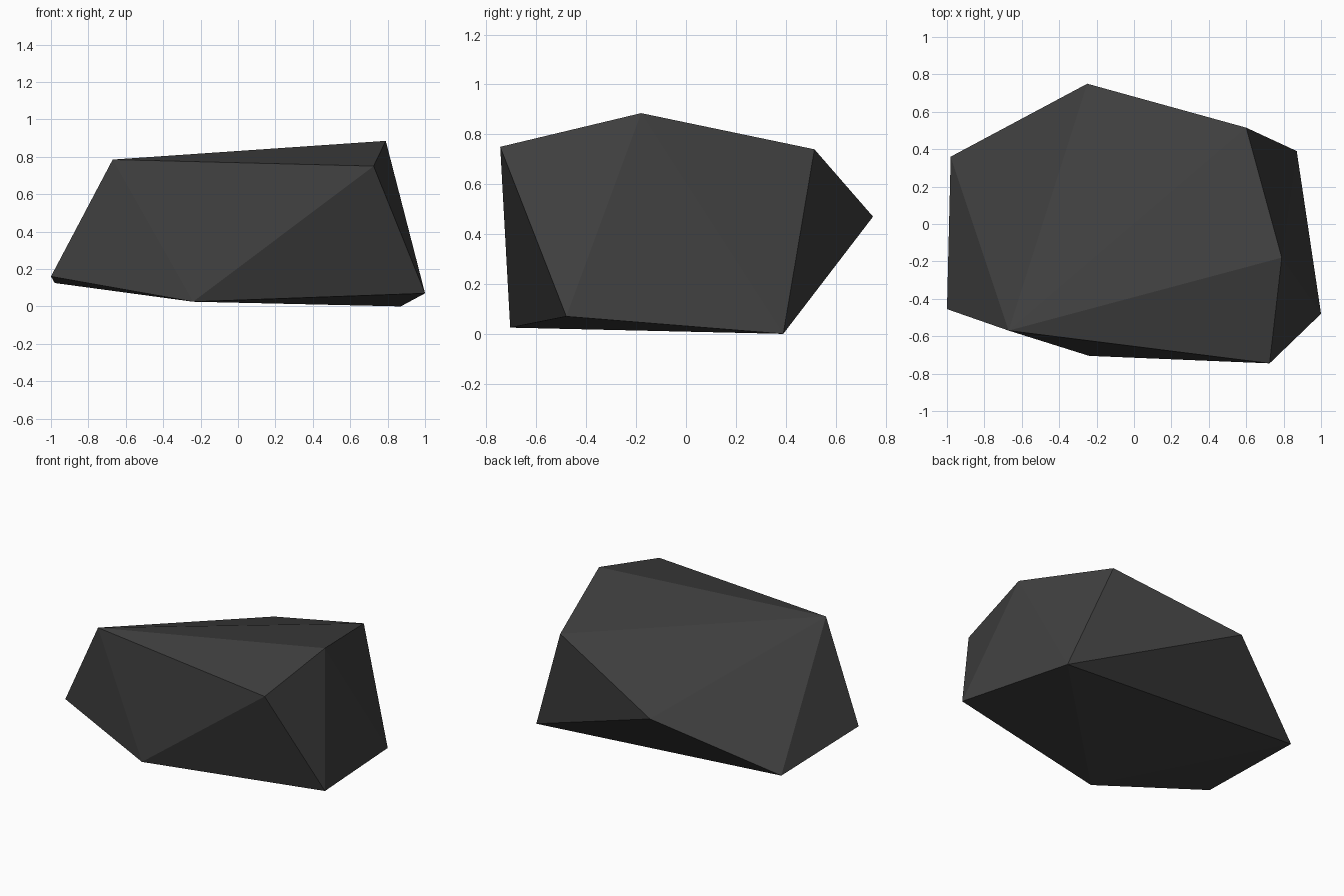
import bpy
import bmesh

cube = bpy.data.objects.get("Cube")
if cube:
    bpy.data.objects.remove(cube, do_unlink=True)

# Dark stone colour
stone = bpy.data.materials.new("dark_stone")
stone.use_nodes = True
colour = (0.05, 0.05, 0.05, 1)
stone.diffuse_color = colour
shader = stone.node_tree.nodes["Principled BSDF"]
shader.inputs["Base Color"].default_value = colour
shader.inputs["Roughness"].default_value = 0.9

# Corners of the boulder: raised crown, back point and low rim
crown = [(0.6, 0.515, 0.74), (0.79, -0.18, 0.885), (0.725, -0.745, 0.75), (-0.67, -0.57, 0.785)]
back_point = [(-0.25, 0.75, 0.47)]
rim = [(0.87, 0.39, 0), (1, -0.48, 0.07), (-0.24, -0.705, 0.025),
       (-1, -0.455, 0.16), (-0.98, 0.36, 0.125)]

# Wrap the corners in a faceted shell
bm = bmesh.new()
for corner in crown + back_point + rim:
    bm.verts.new(corner)
bmesh.ops.convex_hull(bm, input=bm.verts)
bmesh.ops.recalc_face_normals(bm, faces=bm.faces)
mesh = bpy.data.meshes.new("rock")
bm.to_mesh(mesh)
bm.free()

mesh.materials.append(stone)
rock = bpy.data.objects.new("rock", mesh)
bpy.context.collection.objects.link(rock)
